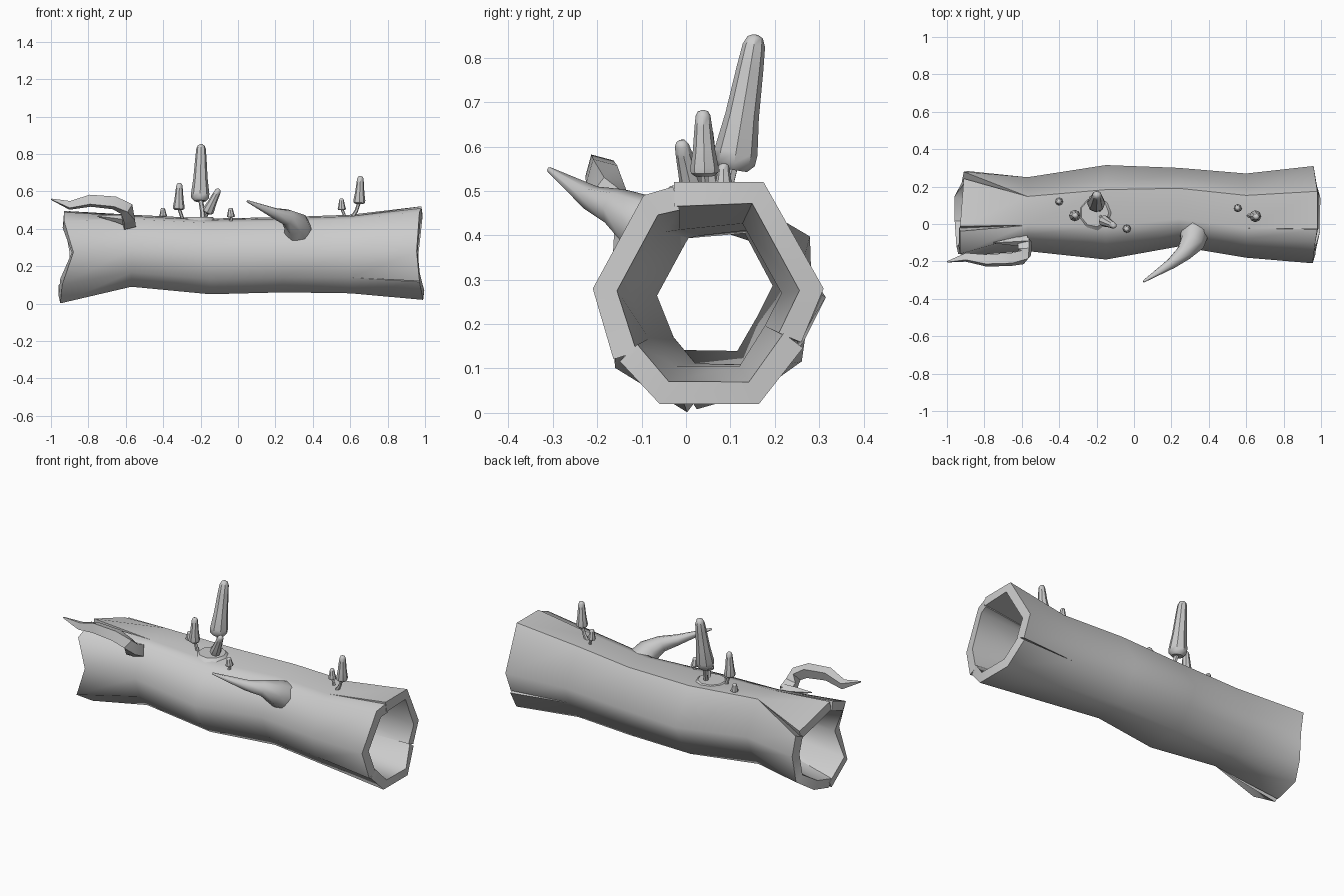
import bpy, math
from mathutils import Vector

if "Cube" in bpy.data.objects:
    bpy.data.objects.remove(bpy.data.objects["Cube"])


def smooth(ob, angle):
    bpy.ops.object.select_all(action='DESELECT')
    ob.select_set(True)
    bpy.context.view_layer.objects.active = ob
    bpy.ops.object.shade_smooth_by_angle(angle=math.radians(angle))


def make(name, verts, faces):
    me = bpy.data.meshes.new(name)
    me.from_pydata(verts, [], faces)
    me.update()
    ob = bpy.data.objects.new(name, me)
    bpy.context.collection.objects.link(ob)
    return ob


def tube(name, path, sides, ref=(0, 0, 1), phase=0.0, angle=40):
    """Capped tube through (x, y, z, radius) points."""
    pts = [Vector(p[:3]) for p in path]
    verts, faces = [], []
    for i, p in enumerate(pts):
        t = (pts[min(i + 1, len(pts) - 1)] - pts[max(i - 1, 0)]).normalized()
        u = Vector(ref).cross(t).normalized()
        v = t.cross(u)
        for k in range(sides):
            a = phase + math.tau * k / sides
            verts.append(p + path[i][3] * (u * math.cos(a) + v * math.sin(a)))
    for i in range(len(pts) - 1):
        for k in range(sides):
            n = (k + 1) % sides
            faces.append((i * sides + k, i * sides + n,
                          (i + 1) * sides + n, (i + 1) * sides + k))
    faces.append(tuple(reversed(range(sides))))
    faces.append(tuple(range(len(verts) - sides, len(verts))))
    ob = make(name, verts, faces)
    smooth(ob, angle)
    return ob


# Hollow log: nine-sided profile fitted to bounds at each station
ring = [(.48, 1), (1, .04), (.80, -.46), (.44, -1), (-.42, -1),
        (-.78, -.6), (-1, .04), (-.56, .88), (-.30, .96)]
left_ring = [(.91, .60), (.97, .05), (.87, -.6), (.45, -.88), (-.22, -1.06),
             (-1.0, -.66), (-1.04, .06), (-1.0, .76), (-.42, .97)]
stations = [  # x, y min, y max, z min, z max
    (-.93, -.16, .29, .02, .50), (-.57, -.145, .25, .09, .475),
    (-.15, -.19, .315, .05, .455), (.24, -.12, .30, .06, .462),
    (.60, -.18, .27, .055, .475), (.97, -.21, .31, .02, .52)]
splits = {0: {0: .09, 4: .06, 8: .07}, 5: {2: .03, 5: .04, 8: .02}}
ends = {0: [.02, .04, .03, -.02, -.02, -.01, .05, 0, 0],
        5: [.01, -.01, -.01, .02, .02, 0, -.015, .0, .01]}
verts, faces, index = [], [], {}


def corner(i, j, step):
    """Log vertex; at a split it is doubled and pulled along its own panel."""
    j %= 9
    gap = splits.get(i, {}).get(j, 0)
    key = (i, j, step if gap else 0)
    if key not in index:
        x, y0, y1, z0, z1 = stations[i]
        shape = left_ring if i == 0 else ring
        a, b = Vector(shape[j]), Vector(shape[(j + step) % 9])
        p = a.lerp(b, gap) * (1.04 if gap and step > 0 else 1)
        index[key] = len(verts)
        verts.append((x + ends.get(i, [0] * 9)[j],
                      (y0 + y1) / 2 + p.x * (y1 - y0) / 2,
                      max(0, (z0 + z1) / 2 + p.y * (z1 - z0) / 2)))
    return index[key]


for i in range(5):
    for j in range(9):
        faces.append((corner(i, j, 1), corner(i + 1, j, 1),
                      corner(i + 1, j + 1, -1), corner(i, j + 1, -1)))
log = make("hollow_log", verts, faces)
mod = log.modifiers.new("bark_thickness", 'SOLIDIFY')
mod.thickness = .055
mod.offset = -1
bpy.context.view_layer.objects.active = log
bpy.ops.object.modifier_apply(modifier=mod.name)
smooth(log, 60)

# Broken branches
tube("right_branch", [(.325, -.02, .375, .085), (.31, -.10, .427, .068),
                      (.265, -.155, .462, .045), (.20, -.21, .482, .03),
                      (.05, -.308, .548, .006)], 7, angle=65)
tube("left_branch", [(-.585, -.09, .43, .045), (-.585, -.15, .46, .042),
                     (-.595, -.178, .505, .04), (-.66, -.19, .538, .04),
                     (-.79, -.195, .55, .037), (-.90, -.178, .525, .027),
                     (-.998, -.202, .558, .004)], 4, phase=math.pi / 3)
tube("left_twig", [(-.57, -.09, .44, .035), (-.65, -.095, .455, .02),
                   (-.75, -.10, .467, .003)], 4)

# Low mound under the mushroom cluster
tube("mushroom_mound", [(-.21, .06, .44, .10), (-.21, .06, .462, .075)],
     9, ref=(0, 1, 0))

# Mushrooms: stem foot, cap bottom, cap top, cap radius
mushrooms = {
    "tall": ((-.185, .075, .44), (-.203, .106, .548), (-.197, .157, .852), .049),
    "left": ((-.295, .05, .44), (-.317, .045, .50), (-.313, .045, .645), .031),
    "leaning": ((-.19, .05, .44), (-.165, .02, .485), (-.102, -.012, .613), .031),
    "far_left_button": ((-.40, .12, .44), (-.40, .12, .465), (-.402, .12, .512), .021),
    "right_button": ((-.04, -.025, .44), (-.038, -.025, .462), (-.04, -.028, .512), .022),
    "end": ((.61, .045, .46), (.648, .042, .533), (.655, .038, .682), .032),
    "end_button": ((.57, .08, .46), (.555, .085, .50), (.553, .085, .562), .022)}
cap = [(0, .66), (.05, .96), (.13, 1), (.4, .78),
       (.75, .62), (.92, .52), (.98, .36), (1, .12)]
for name, (foot, low, top, r) in mushrooms.items():
    foot, low, top = Vector(foot), Vector(low), Vector(top)
    sr = .2 * r + .003
    mid = foot.lerp(low, .5) + Vector((.004, 0, 0))
    tube(name + "_mushroom_stem", [(*foot, sr * 1.3), (*mid, sr),
                                   (*low.lerp(top, .08), sr)], 6, ref=(0, 1, 0))
    tube(name + "_mushroom_cap", [(*low.lerp(top, f), r * s) for f, s in cap],
         8, ref=(0, 1, 0))
